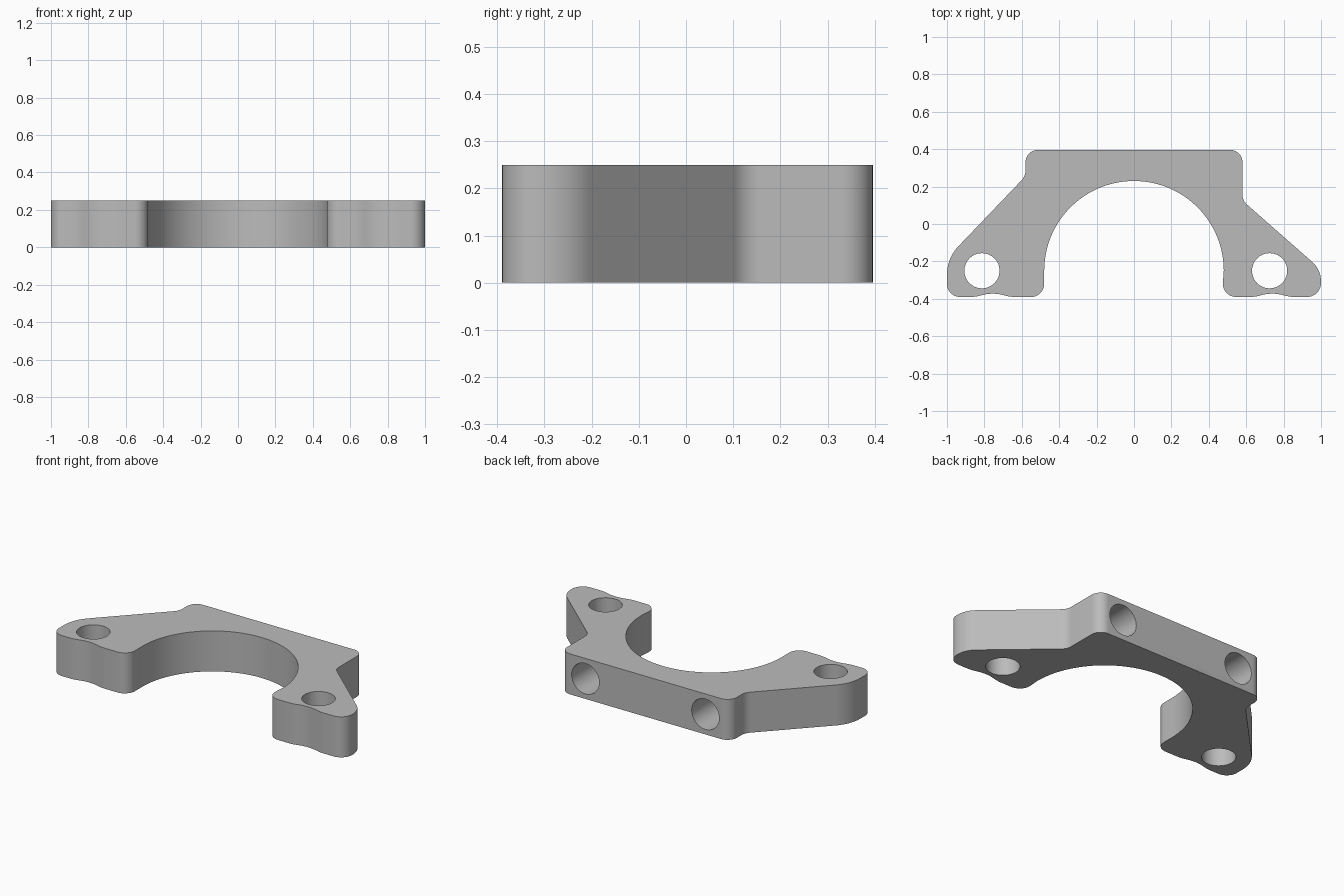
import bpy, bmesh, math
from mathutils import Vector

cube = bpy.data.objects.get("Cube")
if cube:
    bpy.data.objects.remove(cube, do_unlink=True)

HEIGHT = 0.25
BACK, FRONT = 0.396, -0.39
BORE_Y, BORE_R = -0.25, 0.48
HOLE_R = 0.094

grey = bpy.data.materials.new("plain_grey")
grey.use_nodes = True
colour = (0.5, 0.5, 0.5, 1)
grey.diffuse_color = colour
grey.node_tree.nodes["Principled BSDF"].inputs["Base Color"].default_value = colour


def fillet(corners, steps=10):
    """Round each (x, y, radius) corner of a closed outline."""
    out = []
    for i, (x, y, r) in enumerate(corners):
        p = Vector((x, y))
        if r == 0:
            out.append(p)
            continue
        a = (Vector(corners[i - 1][:2]) - p).normalized()
        b = (Vector(corners[(i + 1) % len(corners)][:2]) - p).normalized()
        half = a.angle(b) / 2
        start = p + a * r / math.tan(half)
        centre = p + (a + b).normalized() * r / math.sin(half)
        arm = start - centre
        side = p - centre
        turn = math.copysign(math.pi - 2 * half, arm.x * side.y - arm.y * side.x)
        for k in range(steps + 1):
            t = turn * k / steps
            c, s = math.cos(t), math.sin(t)
            out.append(centre + Vector((arm.x * c - arm.y * s, arm.x * s + arm.y * c)))
    return out


def scallop(x):
    """Shallow dip in the front edge of a foot."""
    return [(x - 0.095, FRONT, 0.2), (x, FRONT + 0.025, 0.22), (x + 0.095, FRONT, 0.2)]


# Outline, anticlockwise from the foot on the -x side
outline = [(-1, FRONT, 0.07)] + scallop(-0.755) + [(-BORE_R, FRONT, 0.07)]
for k in range(65):
    t = math.pi * (1 - k / 64)
    outline.append((BORE_R * math.cos(t), BORE_Y + BORE_R * math.sin(t), 0))
outline += [(0.47, FRONT, 0.07)] + scallop(0.74) + [
    (1, FRONT, 0.075), (1, -0.244, 0.14), (0.58, 0.125, 0.07),
    (0.58, BACK, 0.065), (-0.58, BACK, 0.065),
    (-0.58, 0.256, 0.08), (-1, -0.183, 0.22)]

# Bracket body
bm = bmesh.new()
base = bm.faces.new([bm.verts.new((p.x, p.y, 0)) for p in fillet(outline)])
top = bmesh.ops.extrude_face_region(bm, geom=[base])["geom"]
bmesh.ops.translate(bm, vec=(0, 0, HEIGHT), verts=[v for v in top if isinstance(v, bmesh.types.BMVert)])
bmesh.ops.recalc_face_normals(bm, faces=bm.faces)
mesh = bpy.data.meshes.new("clamp_bracket")
bm.to_mesh(mesh)
bm.free()
mesh.materials.append(grey)
bracket = bpy.data.objects.new("clamp_bracket", mesh)
bpy.context.collection.objects.link(bracket)


def drill(location, depth, rotation=(0, 0, 0)):
    """Cut a round hole centred on location."""
    bpy.ops.mesh.primitive_cylinder_add(vertices=48, radius=HOLE_R, depth=depth,
                                        location=location, rotation=rotation)
    cutter = bpy.context.object
    cutter.name = "hole_cutter"
    cutter.hide_render = True
    cutter.data.materials.append(grey)
    bpy.context.view_layer.objects.active = bracket
    mod = bracket.modifiers.new("hole", "BOOLEAN")
    mod.operation = "DIFFERENCE"
    mod.solver = "EXACT"
    mod.object = cutter
    bpy.ops.object.modifier_apply(modifier=mod.name)
    bpy.data.objects.remove(cutter, do_unlink=True)


# Upright holes through the feet
for x in (-0.813, 0.725):
    drill((x, BORE_Y, HEIGHT / 2), HEIGHT * 2)

# Blind holes in the back face
for x in (-0.41, 0.41):
    drill((x, BACK, HEIGHT / 2), 0.5, (math.pi / 2, 0, 0))

bpy.ops.object.select_all(action="DESELECT")
bracket.select_set(True)
bpy.context.view_layer.objects.active = bracket
bpy.ops.object.shade_smooth_by_angle(angle=math.radians(30))
